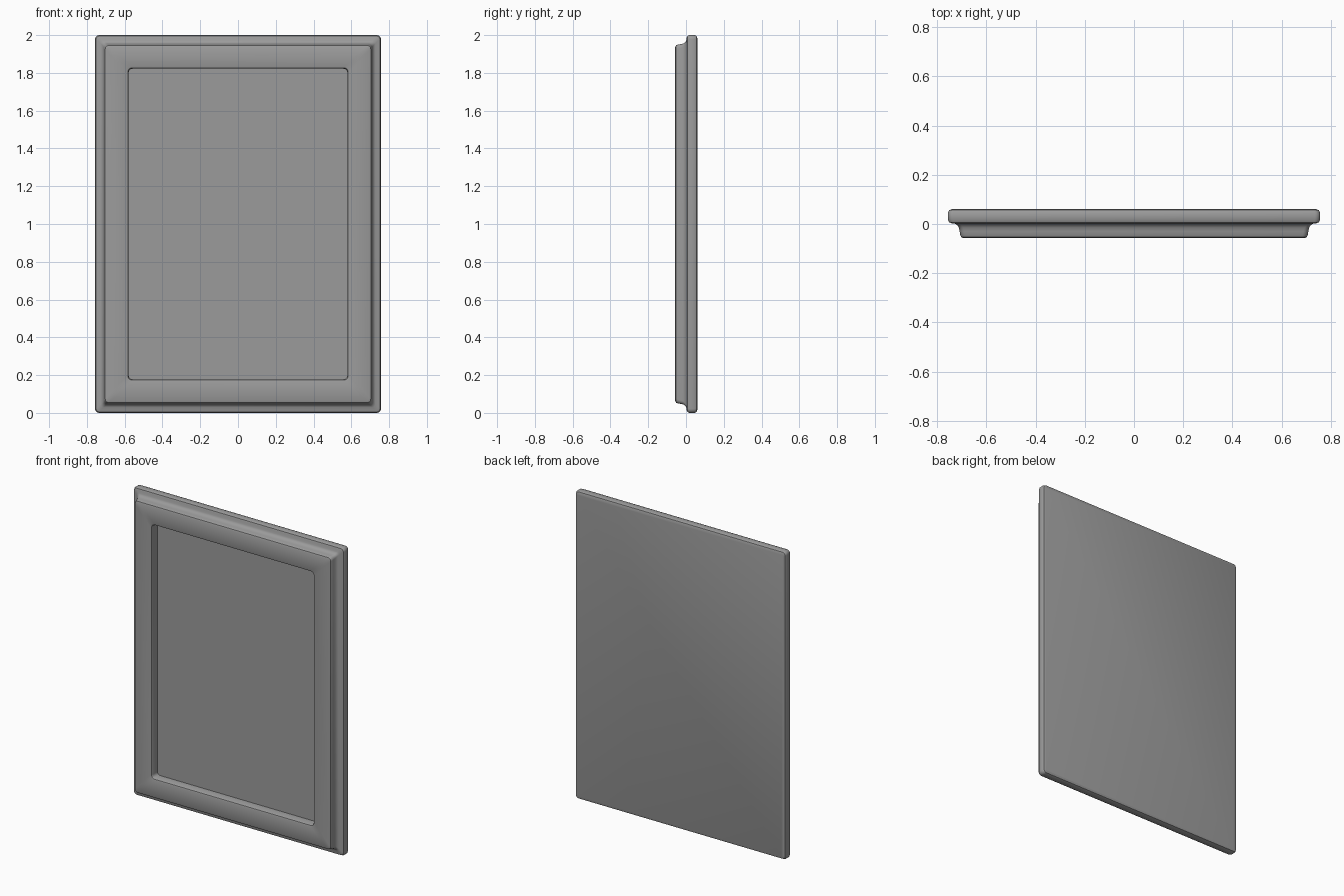
import bpy, bmesh
from math import sin, cos, pi, radians

cube = bpy.data.objects.get("Cube")
if cube:
    bpy.data.objects.remove(cube, do_unlink=True)

HALF_W, HALF_H = 0.757, 1.0
CORNER_STEPS = 5

grey = bpy.data.materials.new("plain_grey")
grey.use_nodes = True
colour = (0.33, 0.33, 0.33, 1)
grey.diffuse_color = colour
grey.node_tree.nodes["Principled BSDF"].inputs["Base Color"].default_value = colour


def rounded_loop(bm, inset, y, radius):
    """Ring of vertices round a rectangle with rounded corners."""
    ring = []
    w, h = HALF_W - inset - radius, HALF_H - inset - radius
    for corner, (sx, sz) in enumerate([(1, 1), (-1, 1), (-1, -1), (1, -1)]):
        for i in range(CORNER_STEPS + 1):
            a = (corner + i / CORNER_STEPS) * pi / 2
            ring.append(bm.verts.new((sx * w + radius * cos(a), y,
                                      HALF_H + sz * h + radius * sin(a))))
    return ring


def loft(name, profile):
    """Skin rounded rectangles along a profile and cap both ends."""
    bm = bmesh.new()
    rings = [rounded_loop(bm, *p) for p in profile]
    n = len(rings[0])
    for a, b in zip(rings, rings[1:]):
        for i in range(n):
            j = (i + 1) % n
            bm.faces.new((a[i], a[j], b[j], b[i]))
    bm.faces.new(rings[0])
    bm.faces.new(rings[-1])
    bmesh.ops.recalc_face_normals(bm, faces=bm.faces)
    mesh = bpy.data.meshes.new(name)
    bm.to_mesh(mesh)
    bm.free()
    obj = bpy.data.objects.new(name, mesh)
    bpy.context.collection.objects.link(obj)
    mesh.materials.append(grey)
    bpy.ops.object.select_all(action="DESELECT")
    obj.select_set(True)
    bpy.context.view_layer.objects.active = obj
    bpy.ops.object.shade_smooth_by_angle(angle=radians(35))
    return obj


# Each profile point: inset from the outer edge, depth, corner radius
back_slab = [(0.016, 0.06, 0.015), (0.005, 0.056, 0.02), (0, 0.045, 0.022),
             (0, 0.018, 0.022), (0.005, 0.007, 0.02), (0.016, 0.003, 0.015)]
cove = [(0.03, 0.001, 0.015), (0.039, -0.005, 0.015), (0.045, -0.015, 0.018),
        (0.048, -0.03, 0.02)]
raised_frame = [(0.05, -0.044, 0.022), (0.054, -0.053, 0.02),
                (0.063, -0.057, 0.018), (0.166, -0.057, 0.028),
                (0.174, -0.054, 0.022), (0.178, -0.046, 0.02)]
recessed_panel = [(0.178, 0.0, 0.02)]

loft("framed_panel", back_slab + cove + raised_frame + recessed_panel)
